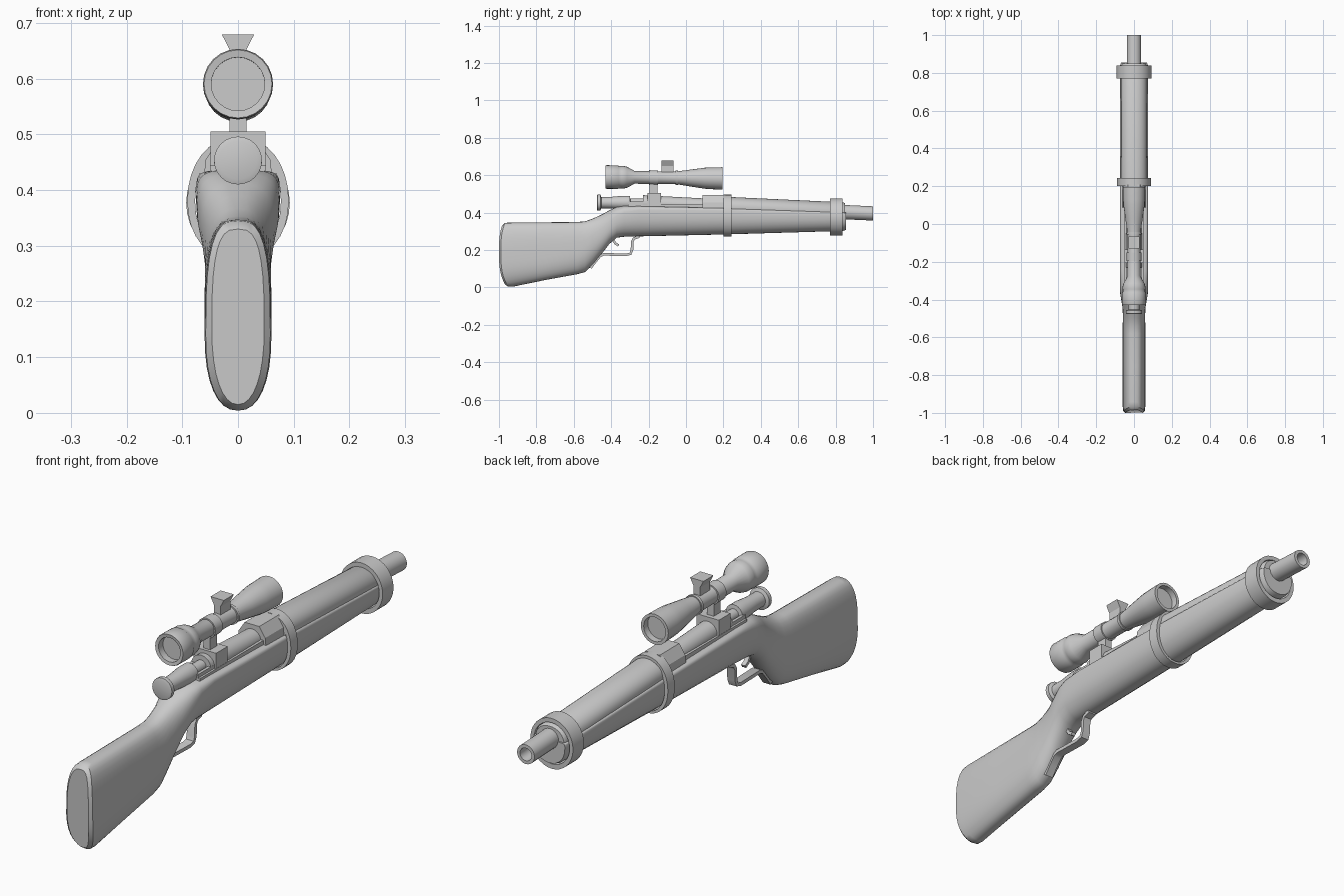
import bpy, bmesh, math
from mathutils import Vector

if "Cube" in bpy.data.objects:
    bpy.data.objects.remove(bpy.data.objects["Cube"])


def loft(name, rings, closed=False, angle=35):
    """Skin a list of equal-length point rings; cap the ends unless closed."""
    bm = bmesh.new()
    rows = [[bm.verts.new(p) for p in r] for r in rings]
    n = len(rows[0])
    pairs = list(zip(rows, rows[1:])) + ([(rows[-1], rows[0])] if closed else [])
    for a, b in pairs:
        for i in range(n):
            j = (i + 1) % n
            bm.faces.new((a[i], a[j], b[j], b[i]))
    if not closed:
        bm.faces.new(rows[0])
        bm.faces.new(rows[-1])
    bmesh.ops.recalc_face_normals(bm, faces=bm.faces)
    me = bpy.data.meshes.new(name)
    bm.to_mesh(me)
    bm.free()
    ob = bpy.data.objects.new(name, me)
    bpy.context.collection.objects.link(ob)
    bpy.ops.object.select_all(action='DESELECT')
    ob.select_set(True)
    bpy.context.view_layer.objects.active = ob
    bpy.ops.object.shade_smooth_by_angle(angle=math.radians(angle))
    return ob


def section(y, zb, zm, zt, w, nb=2.0, nt=2.0, seg=32, bend=None):
    """Cross-section: widest at zm, separate roundness below and above."""
    pts = []
    for i in range(seg):
        t = 2 * math.pi * i / seg
        c, s = math.cos(t), math.sin(t)
        n = nt if s > 0 else nb
        x = math.copysign(w * abs(c) ** (2 / n), c)
        h = abs(s) ** (2 / n)
        z = zm + (zt - zm) * h if s > 0 else zm - (zm - zb) * h
        pts.append((x, y + (bend(z) if bend else 0), z))
    return pts


def lathe(name, profile, axis, seg=24, closed=False):
    """Turn (y, radius) pairs around a lengthwise axis; axis(y) gives its z."""
    return loft(name, [section(y, axis(y) - r, axis(y), axis(y) + r, r, seg=seg)
                       for y, r in profile], closed)


def box(name, x, y0, y1, z0, z1):
    return loft(name, [[(-x, y, z0), (x, y, z0), (x, y, z1), (-x, y, z1)]
                       for y in (y0, y1)])


def ribbon(name, path, w, t):
    """Sweep a flat strip along a (y, z) path."""
    p = [Vector((0, y, z)) for y, z in path]
    rings = []
    for i, q in enumerate(p):
        d = (p[min(i + 1, len(p) - 1)] - p[max(i - 1, 0)]).normalized()
        n = Vector((0, -d.z, d.y)) * t / 2
        sx = Vector((w, 0, 0))
        rings.append([q - sx - n, q + sx - n, q + sx + n, q - sx + n])
    return loft(name, rings)


def band(name, y0, y1, outer, inner):
    """Hollow hoop; outer and inner are section arguments without y."""
    return loft(name, [section(y0, *outer), section(y1, *outer),
                       section(y1, *inner), section(y0, *inner)], closed=True)


# Stock: butt, wrist and fore-end in one loft, with a curved butt face
def butt(z):
    return 0.042 * (abs(z - 0.19) / 0.19) ** 3


stock = [
    section(-1.0, 0.015, 0.15, 0.33, 0.047, 2.2, 3, bend=butt),
    section(-0.99, 0.004, 0.14, 0.345, 0.058, 2.3, 3, bend=butt),
    section(-0.965, 0.004, 0.14, 0.347, 0.06, 2.3, 3, bend=butt)]
for a in [
    (-0.75, 0.04, 0.16, 0.348, 0.06, 2.3, 3),
    (-0.58, 0.071, 0.19, 0.35, 0.06, 2.3, 2.8),
    (-0.54, 0.082, 0.21, 0.353, 0.06, 2.2, 2.6),
    (-0.50, 0.118, 0.25, 0.367, 0.059, 2.2, 2.4),
    (-0.45, 0.18, 0.29, 0.39, 0.06, 2.2, 2.4),
    (-0.41, 0.232, 0.33, 0.412, 0.066, 2.2, 2.6),
    (-0.37, 0.266, 0.36, 0.43, 0.073, 2.2, 3),
    (-0.33, 0.271, 0.375, 0.436, 0.075, 2.1, 4),
    (-0.25, 0.273, 0.385, 0.435, 0.075, 2.1, 6),
    (0.20, 0.283, 0.385, 0.425, 0.075, 2.1, 8),
    (0.84, 0.302, 0.38, 0.402, 0.073, 2.1, 8),
    (0.855, 0.307, 0.38, 0.40, 0.069, 2.1, 8)]:
    stock.append(section(*a))
loft("stock", stock, angle=40)

# Upper handguard and its faceted rear block
loft("handguard", [section(y, zt - 0.075, zt - 0.055, zt, w, 6, 2.1)
                   for y, zt, w in [(0.2, 0.485, 0.068), (0.84, 0.455, 0.066),
                                    (0.85, 0.45, 0.062)]])
facets = [(-0.062, 0.415), (0.062, 0.415), (0.058, 0.455), (0.032, 0.494),
          (-0.032, 0.494), (-0.058, 0.455)]
loft("handguard_rear_block", [[(x, y, z) for x, z in facets] for y in (0.087, 0.21)],
     angle=20)

# Bands around the fore-end
band("middle_band", 0.2, 0.243, (0.271, 0.38, 0.496, 0.091, 2.1, 2.1),
     (0.28, 0.38, 0.485, 0.077, 2.1, 2.1))
band("front_band", 0.77, 0.838, (0.277, 0.377, 0.476, 0.093),
     (0.296, 0.377, 0.459, 0.078))


# Barrel, sloping slightly down to a hollow muzzle
def bore(y):
    return 0.44 - 0.0445 * y


lathe("barrel", [(-0.23, 0.043), (-0.13, 0.042), (0.1, 0.04), (1.0, 0.038),
                 (1.0, 0.025), (0.9, 0.025)], bore)

# Receiver tray with an open loading port, and the bolt
box("receiver_tray", 0.05, -0.31, 0.1, 0.40, 0.444)
for s, side in ((-1, "left"), (1, "right")):
    wall = box("receiver_wall_" + side, 0.006, -0.31, -0.2, 0.43, 0.458)
    wall.location.x = s * 0.036
lathe("bolt", [(-0.477, 0.034), (-0.474, 0.043), (-0.458, 0.043), (-0.453, 0.03),
               (-0.40, 0.031), (-0.34, 0.037), (-0.30, 0.037), (-0.298, 0.022),
               (-0.2, 0.022)], lambda y: 0.453)


# Telescopic sight with recessed lenses
def sight_axis(y):
    return 0.585 - 0.0125 * y


lathe("scope", [(-0.40, 0.048), (-0.428, 0.048), (-0.43, 0.061), (-0.425, 0.063),
                (-0.365, 0.063), (-0.36, 0.06), (-0.345, 0.06), (-0.335, 0.061),
                (-0.315, 0.056), (-0.275, 0.034), (-0.05, 0.034), (0.03, 0.046),
                (0.10, 0.056), (0.13, 0.058), (0.196, 0.06), (0.196, 0.048),
                (0.17, 0.048)], sight_axis)
for i, (y0, y1) in enumerate([(-0.197, -0.15), (-0.055, -0.043)]):
    lathe("scope_ring_%d" % (i + 1), [(y0, 0.039), (y1, 0.039), (y1, 0.03), (y0, 0.03)],
          sight_axis, closed=True)

# Scope mount and flared top knob
box("mount_block", 0.049, -0.207, -0.135, 0.43, 0.505)
box("mount_stem", 0.015, -0.195, -0.152, 0.5, 0.565)
loft("scope_top_knob", [[(-x, -0.13, z), (x, -0.13, z), (x, -0.067, z), (-x, -0.067, z)]
                        for x, z in [(0.014, 0.6), (0.014, 0.65), (0.029, 0.679)]],
     angle=10)

# Trigger and its guard
ribbon("trigger_guard", [(-0.51, 0.105), (-0.485, 0.138), (-0.46, 0.168), (-0.44, 0.177),
                         (-0.32, 0.174), (-0.297, 0.18), (-0.289, 0.2), (-0.287, 0.245),
                         (-0.278, 0.262), (-0.25, 0.272)], 0.017, 0.014)
ribbon("trigger", [(-0.392, 0.285), (-0.39, 0.255), (-0.378, 0.235), (-0.36, 0.224)],
       0.009, 0.013)
